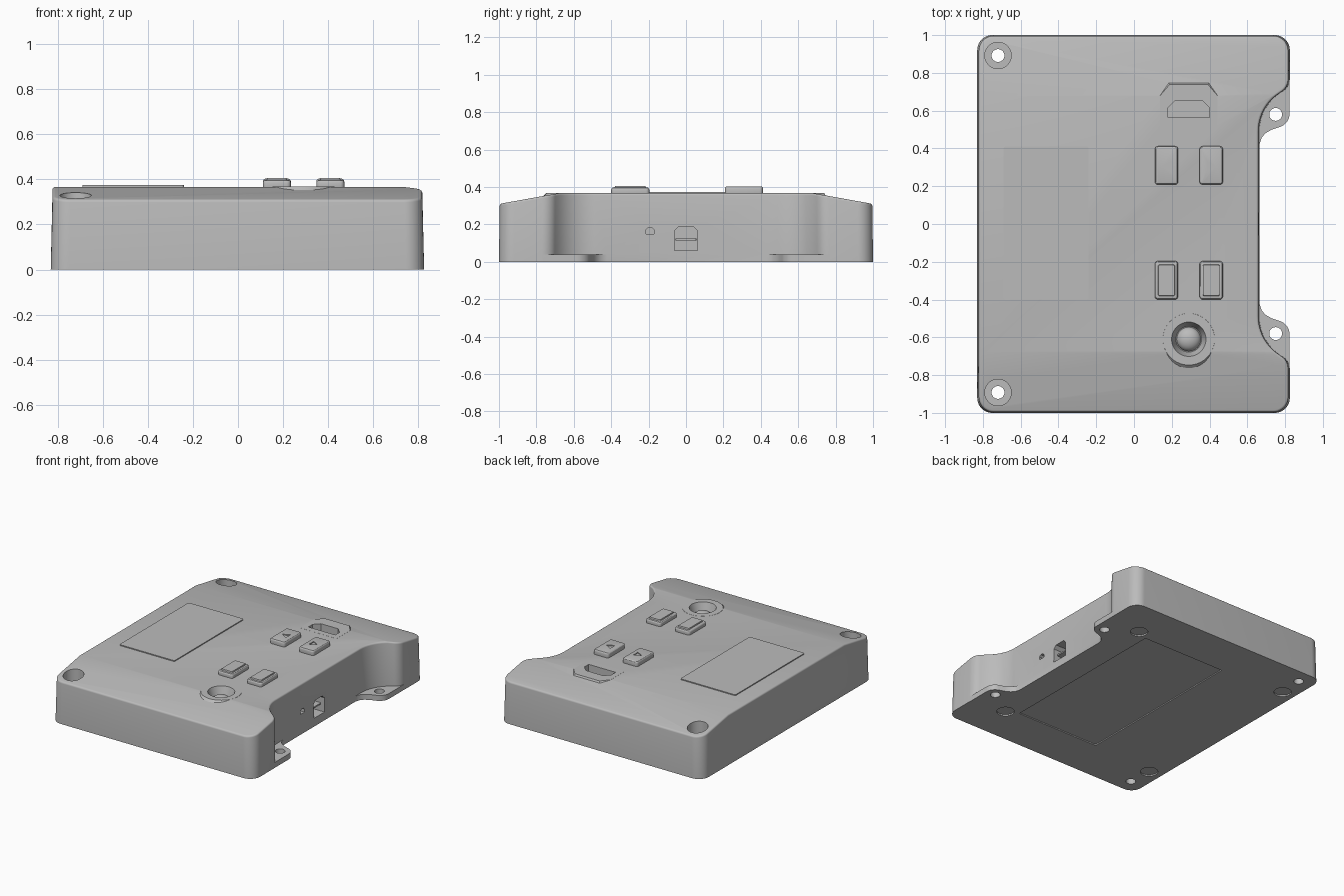
import bpy, bmesh
from math import sin, cos, radians
from mathutils import Matrix

cube = bpy.data.objects.get("Cube")
if cube:
    bpy.data.objects.remove(cube, do_unlink=True)

grey = bpy.data.materials.new("case grey")
grey.use_nodes = True
grey.diffuse_color = (0.5, 0.5, 0.5, 1)
grey.node_tree.nodes["Principled BSDF"].inputs["Base Color"].default_value = (0.5, 0.5, 0.5, 1)

TOP, RIM, CREASE = 0.367, 0.31, 0.68
SIDES = (1, -1)


def arc(cx, cy, r, a0, a1, n=10):
    return [(cx + r * cos(radians(a0 + (a1 - a0) * i / n)),
             cy + r * sin(radians(a0 + (a1 - a0) * i / n))) for i in range(n + 1)]


def circle(cx, cy, r, n=40):
    return arc(cx, cy, r, 0, 360, n)[:-1]


def rect(x0, x1, y0, y1, r=0.01):
    return (arc(x1 - r, y1 - r, r, 90, 0, 4) + arc(x1 - r, y0 + r, r, 0, -90, 4)
            + arc(x0 + r, y0 + r, r, -90, -180, 4) + arc(x0 + r, y1 - r, r, 180, 90, 4))


def finish(name, bm):
    bmesh.ops.recalc_face_normals(bm, faces=bm.faces)
    mesh = bpy.data.meshes.new(name)
    bm.to_mesh(mesh)
    bm.free()
    mesh.materials.append(grey)
    obj = bpy.data.objects.new(name, mesh)
    bpy.context.collection.objects.link(obj)
    return obj


def prism(name, pts, z0, z1, taper=1.0):
    """Extrude an outline; the top is scaled by taper about the outline centre."""
    bm = bmesh.new()
    low = bm.faces.new([bm.verts.new((x, y, z0)) for x, y in pts])
    mid = low.calc_center_bounds()
    up = [g for g in bmesh.ops.extrude_face_region(bm, geom=[low])["geom"]
          if isinstance(g, bmesh.types.BMVert)]
    for v in up:
        v.co.x = mid.x + (v.co.x - mid.x) * taper
        v.co.y = mid.y + (v.co.y - mid.y) * taper
        v.co.z = z1
    return finish(name, bm)


def apply(obj):
    bpy.context.view_layer.update()
    deps = bpy.context.evaluated_depsgraph_get()
    mesh = bpy.data.meshes.new_from_object(obj.evaluated_get(deps))
    obj.modifiers.clear()
    obj.data = mesh


def boolean(obj, other, operation="DIFFERENCE"):
    mod = obj.modifiers.new("boolean", "BOOLEAN")
    mod.operation, mod.solver, mod.object = operation, "EXACT", other
    apply(obj)
    bpy.data.objects.remove(other, do_unlink=True)


def bevel(obj, width, segments=3, angle=40):
    mod = obj.modifiers.new("bevel", "BEVEL")
    mod.width, mod.segments = width, segments
    mod.limit_method, mod.angle_limit = "ANGLE", radians(angle)
    apply(obj)


def smooth(obj):
    bpy.ops.object.select_all(action="DESELECT")
    obj.select_set(True)
    bpy.context.view_layer.objects.active = obj
    bpy.ops.object.shade_smooth_by_angle(angle=radians(30))


# Case: outline with a notched right side, sloping ends and a rounded rim
half = (arc(-0.75, 0.92, 0.08, 180, 90) + arc(0.745, 0.92, 0.08, 90, 0)
        + arc(0.745, 0.77, 0.08, 0, -60) + arc(0.905, 0.492, 0.24, 120, 180)[1:])
outline = half + [(x, -y) for x, y in reversed(half)]
bm = bmesh.new()
bm.faces.new([bm.verts.new((x, y, 0)) for x, y in outline])
for s in SIDES:
    bmesh.ops.bisect_plane(bm, geom=bm.verts[:] + bm.edges[:] + bm.faces[:],
                           plane_co=(0, s * CREASE, 0), plane_no=(0, 1, 0))
top = bmesh.ops.extrude_face_region(bm, geom=bm.faces[:])["geom"]
for v in top:
    if isinstance(v, bmesh.types.BMVert):
        drop = max(0, abs(v.co.y) - CREASE) / (1 - CREASE)
        v.co = (v.co.x * 0.99, v.co.y * 0.996, TOP - (TOP - RIM) * drop)
case = finish("case", bm)
mod = case.modifiers.new("rim", "BEVEL")
mod.width, mod.segments = 0.028, 4
mod.limit_method, mod.angle_limit = "ANGLE", radians(60)
# keep the bottom edge sharp
weights = case.data.attributes.new("bevel_weight_edge", "FLOAT", "EDGE")
for e in case.data.edges:
    a, b = (case.data.vertices[i].co for i in e.vertices)
    faces = [p for p in case.data.polygons if e.key in p.edge_keys]
    rim = a.z > 0.1 and b.z > 0.1 and any(abs(p.normal.z) < 0.5 for p in faces)
    weights.data[e.index].value = 1.0 if rim else 0.0
mod.limit_method = "WEIGHT"
apply(case)

# Raised surrounds on the sloping ends
boolean(case, prism("stick_surround", circle(0.29, -0.61, 0.19), 0.315, TOP + 0.0005, 0.72), "UNION")
surround = [(0.11, 0.5), (0.47, 0.5), (0.47, 0.69), (0.41, 0.76), (0.17, 0.76), (0.11, 0.69)]
boolean(case, prism("socket_surround", surround, 0.325, TOP + 0.0005, 0.84), "UNION")

# Screw tabs in the notch
for s in SIDES:
    tab = [(0.64, 0.74), (0.824, 0.78)] + arc(0.749, 0.585, 0.075, 0, -70, 8)
    tab += [(0.73, 0.5), (0.695, 0.48), (0.675, 0.455), (0.664, 0.42), (0.64, 0.42)]
    boolean(case, prism("screw_tab", [(x, s * y) for x, y in tab], 0, 0.04), "UNION")

# Screw holes, countersunk corners and round foot recesses
for s in SIDES:
    boolean(case, prism("tab_hole", circle(0.75, s * 0.58, 0.034, 24), -0.1, 0.1))
    boolean(case, prism("corner_hole", circle(-0.72, s * 0.892, 0.034, 24), -0.1, 0.5))
    boolean(case, prism("corner_bore", circle(-0.72, s * 0.892, 0.07), 0.05, 0.5))
    for x in (0.55, -0.73):
        boolean(case, prism("foot_recess", circle(x, s * 0.71, 0.06, 32), -0.1, 0.01))

# Underside recess
boolean(case, prism("label_recess", rect(-0.22, 0.46, -0.67, 0.67), -0.1, 0.008))

# Stick bowl and socket slot on the top
boolean(case, prism("stick_bowl", circle(0.29, -0.61, 0.068), 0.295, 0.37, 1.35))
slot = [(0.18, 0.565), (0.4, 0.565), (0.4, 0.615), (0.36, 0.655), (0.22, 0.655), (0.18, 0.615)]
boolean(case, prism("socket_slot", slot, 0.29, 0.5))

# Ports in the right wall, drawn as (y, z) outlines
to_side = Matrix(((0, 0, 1, 0), (1, 0, 0, 0), (0, 1, 0, 0), (0, 0, 0, 1)))
main_port = [(-0.062, 0.06), (0.062, 0.06), (0.062, 0.165), (0.04, 0.187), (-0.04, 0.187), (-0.062, 0.165)]
small_port = [(-0.215, 0.148), (-0.17, 0.148), (-0.17, 0.17), (-0.182, 0.182), (-0.203, 0.182), (-0.215, 0.17)]
for pts in (main_port, small_port):
    cutter = prism("port", pts, 0.54, 0.8)
    cutter.data.transform(to_side)
    boolean(case, cutter)
smooth(case)

# Shelf inside the main port
shelf = prism("port_tongue", rect(0.53, 0.64, -0.055, 0.055), 0.115, 0.125)

# Screen
smooth(prism("screen", rect(-0.69, -0.24, -0.4, 0.41), TOP - 0.01, TOP + 0.007))

# Stick: shallow dome sunk in its bowl
bm = bmesh.new()
bmesh.ops.create_uvsphere(bm, u_segments=32, v_segments=16, radius=0.064,
                          matrix=Matrix.Translation((0.29, -0.61, 0.297)) @ Matrix.Diagonal((1, 1, 0.7, 1)))
smooth(finish("stick", bm))

# Buttons: arrow pair at the back, padded pair at the front
for name, x, d in (("left", 0.172, -1), ("right", 0.409, 1)):
    arrow = prism(name + "_arrow_button", rect(x - 0.062, x + 0.062, 0.208, 0.412, 0.018), 0.35, 0.403)
    bevel(arrow, 0.012)
    tri = [(x + d * 0.027, 0.308), (x - d * 0.025, 0.336), (x - d * 0.025, 0.28)]
    boolean(arrow, prism("arrow_groove", tri, 0.396, 0.5))
    smooth(arrow)
    button = prism(name + "_front_button", rect(x - 0.062, x + 0.062, -0.4, -0.196, 0.018), 0.35, 0.397)
    bevel(button, 0.012)
    smooth(button)
    smooth(prism(name + "_front_pad", rect(x - 0.046, x + 0.046, -0.384, -0.212), 0.39, 0.406, 0.94))
